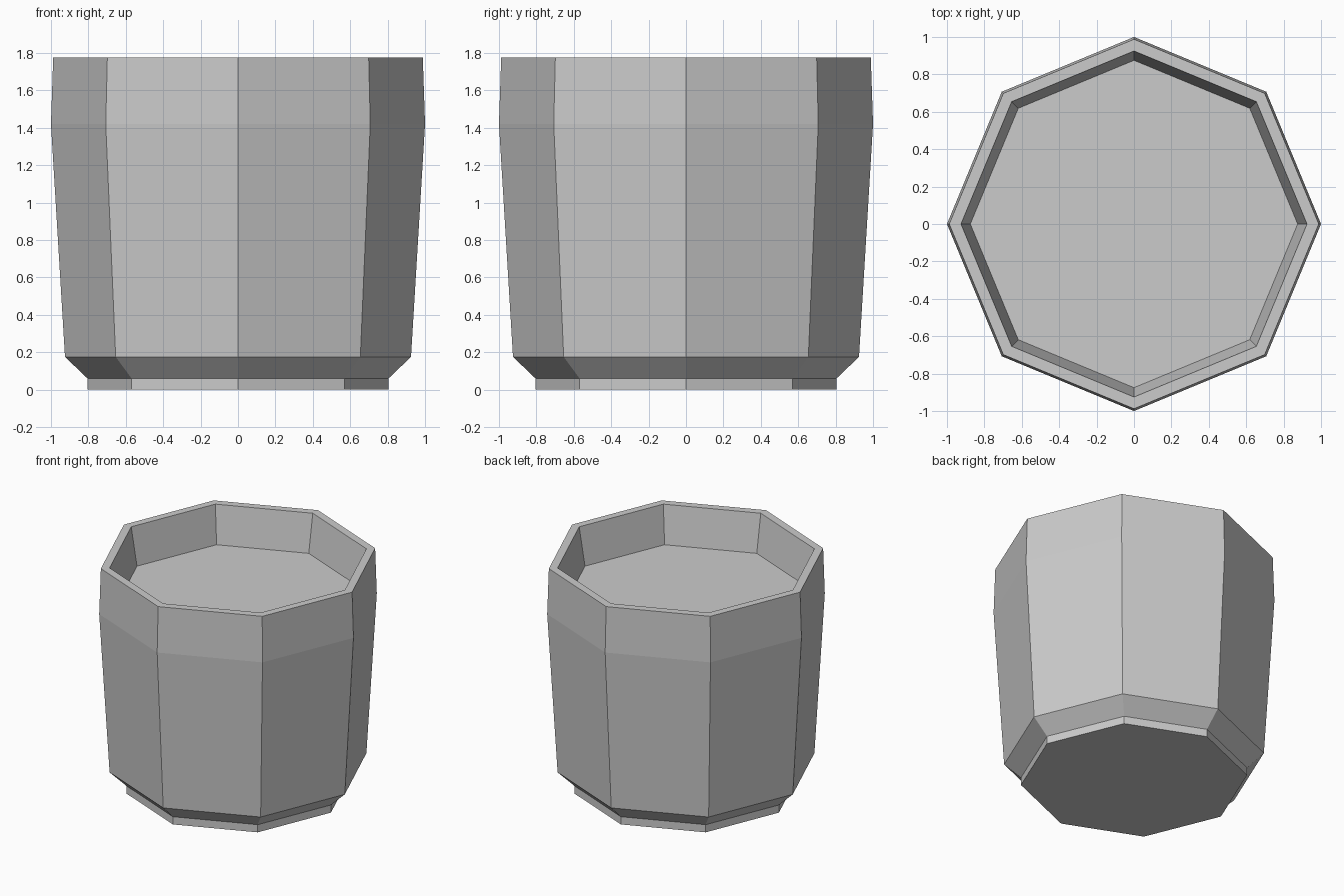
import bpy, bmesh
from math import cos, sin, pi

if "Cube" in bpy.data.objects:
    bpy.data.objects.remove(bpy.data.objects["Cube"])

SIDES = 8


def lathe(name, profile, cap_start=False, cap_end=False):
    """Turn a (radius, height) profile into a flat-sided solid."""
    bm = bmesh.new()
    rings = [[bm.verts.new((r * cos(2 * pi * i / SIDES), r * sin(2 * pi * i / SIDES), z))
              for i in range(SIDES)] for r, z in profile]
    for low, high in zip(rings, rings[1:]):
        for i in range(SIDES):
            j = (i + 1) % SIDES
            bm.faces.new((low[i], low[j], high[j], high[i]))
    if cap_start:
        bm.faces.new(rings[0][::-1])
    if cap_end:
        bm.faces.new(rings[-1])
    mesh = bpy.data.meshes.new(name)
    bm.to_mesh(mesh)
    bm.free()
    obj = bpy.data.objects.new(name, mesh)
    bpy.context.collection.objects.link(obj)
    return obj


# Pot: foot, chamfer, flared wall, rim and inner wall down to the fill
lathe("pot", [(0.805, 0), (0.805, 0.06), (0.925, 0.175), (1.0, 1.42),
              (0.988, 1.775), (0.925, 1.775), (0.875, 1.48)], cap_start=True)

# Flat fill surface inside the pot
lathe("fill_surface", [(0.875, 1.48)], cap_end=True)
